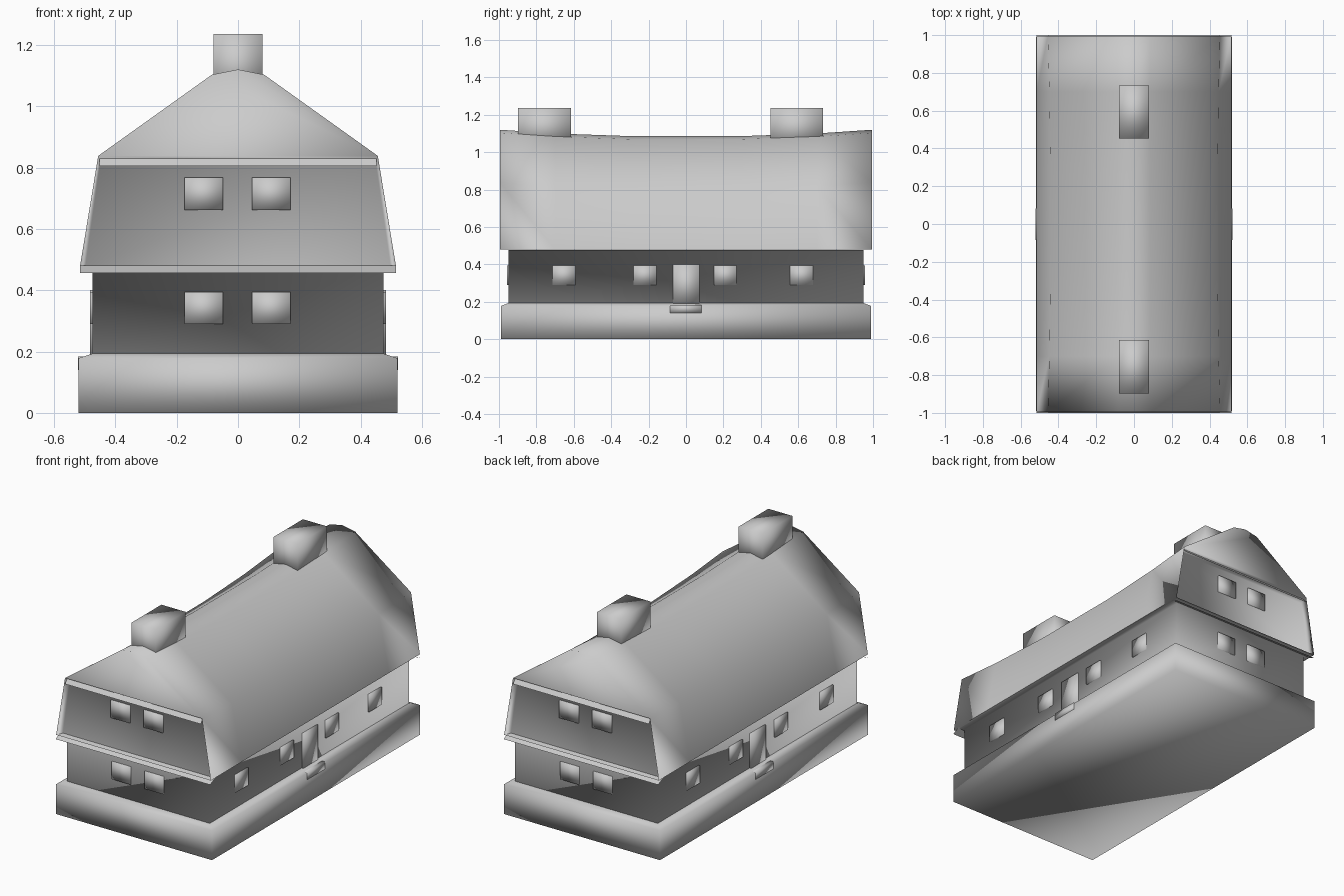
import bpy, bmesh

cube = bpy.data.objects.get("Cube")
if cube:
    bpy.data.objects.remove(cube, do_unlink=True)

GREY = (0.6, 0.6, 0.6, 1.0)
mat = bpy.data.materials.new("plain_grey")
mat.use_nodes = True
mat.diffuse_color = GREY
bsdf = mat.node_tree.nodes["Principled BSDF"]
bsdf.inputs["Base Color"].default_value = GREY
bsdf.inputs["Roughness"].default_value = 0.8


def make(name, verts, faces):
    """Softly shaded mesh object with outward normals."""
    me = bpy.data.meshes.new(name)
    me.from_pydata(verts, [], faces)
    me.materials.append(mat)
    bm = bmesh.new()
    bm.from_mesh(me)
    bmesh.ops.recalc_face_normals(bm, faces=bm.faces)
    for face in bm.faces:
        face.smooth = True
    bm.to_mesh(me)
    bm.free()
    ob = bpy.data.objects.new(name, me)
    bpy.context.scene.collection.objects.link(ob)
    return ob


def skin(rows, n, closed):
    """Quads joining consecutive rows of n points."""
    faces = []
    for r in range(rows - 1):
        for i in range(n if closed else n - 1):
            j = (i + 1) % n
            faces.append((r * n + i, r * n + j, (r + 1) * n + j, (r + 1) * n + i))
    return faces


def stack(name, rings, top=True):
    """Stacked four-sided rings with a floor and an optional top."""
    faces = skin(len(rings), 4, True) + [(0, 1, 2, 3)]
    if top:
        last = 4 * (len(rings) - 1)
        faces.append(tuple(range(last, last + 4)))
    return make(name, [p for ring in rings for p in ring], faces)


def rect(hx, hy, z):
    return [(-hx, -hy, z), (hx, -hy, z), (hx, hy, z), (-hx, hy, z)]


def box(name, x0, x1, y0, y1, z0, z1):
    stack(name, [[(x0, y0, z), (x1, y0, z), (x1, y1, z), (x0, y1, z)] for z in (z0, z1)])


# Foundation with sloped top edge
stack("foundation", [rect(0.52, 0.99, 0), rect(0.52, 0.99, 0.178), rect(0.47, 0.945, 0.195)],
      top=False)

# Ground floor walls, turning outward under the eaves
WALL_X, WALL_Y, GABLE_Y = 0.475, 0.948, 0.955
stack("walls", [rect(WALL_X, WALL_Y, 0.185), rect(WALL_X, WALL_Y, 0.476),
                rect(0.505, 0.985, 0.478)], top=False)


# Gambrel roof, sagging gently toward the middle
def roof_profile(y, sag):
    half = [(0.515, 0.48), (0.456 - 0.4 * sag, 0.838 - sag), (0.085, 1.103 - sag)]
    pts = [(-x, z) for x, z in half] + [(0, 1.12 - sag)] + half[::-1]
    return [(x, y, z) for x, z in pts]


stations = [(-0.995, 0), (-0.7, 0.02), (-0.3, 0.034), (0.3, 0.034), (0.7, 0.02), (0.995, 0)]
N = 7
verts = [p for y, s in stations for p in roof_profile(y, s)]
faces = skin(len(stations), N, False)
far = N * (len(stations) - 1)
faces.append((0, N - 1, far + N - 1, far))

# Each roof end: flush upper gable, lower gable set back behind the roof edge
for first, s in ((0, -1), (far, 1)):
    eave_r, knee_r, knee_l, eave_l = (first + i for i in (0, 1, N - 2, N - 1))
    k = len(verts)
    y = s * GABLE_Y
    verts += [(-0.497, y, 0.48), (-0.449, y, 0.815), (0.449, y, 0.815), (0.497, y, 0.48)]
    faces += [tuple(range(knee_r, knee_l + 1)),
              (k, k + 1, k + 2, k + 3),
              (eave_r, knee_r, k + 1, k),
              (eave_l, knee_l, k + 2, k + 3),
              (knee_r, knee_l, k + 2, k + 1)]
make("roof", verts, faces)

for end, s in (("front", -1), ("back", 1)):
    # Sloping ledges across the gable
    for label, hx, z, y in (("lower", 0.515, 0.481, 0.95), ("upper", 0.452, 0.83, 0.98)):
        make(f"{end}_{label}_ledge",
             [(-hx, s * y, z), (hx, s * y, z), (hx, s, z - 0.025), (-hx, s, z - 0.025)],
             [(0, 1, 2, 3)])
    # End windows on both floors
    for floor, z, face in (("ground", 0.29, WALL_Y), ("attic", 0.662, GABLE_Y)):
        for side, x in (("right", -0.112), ("left", 0.108)):
            ys = sorted((s * (face - 0.02), s * (face + 0.008)))
            box(f"{end}_{floor}_window_{side}", x - 0.063, x + 0.063, *ys, z, z + 0.105)

# Long-side windows, doors and doorsteps
for side, s in (("left", 1), ("right", -1)):
    xs = sorted((s * 0.45, s * 0.483))
    for i, y in enumerate((-0.652, -0.22, 0.21, 0.618)):
        box(f"{side}_window_{i + 1}", *xs, y - 0.061, y + 0.061, 0.29, 0.395)
    box(side + "_door", *xs, -0.07, 0.072, 0.185, 0.4)
    step = sorted((s * 0.46, s * 0.522))
    box(side + "_doorstep", *step, -0.085, 0.083, 0.14, 0.184)

# Chimneys straddling the ridge
for label, y0, y1 in (("front", -0.897, -0.615), ("back", 0.453, 0.732)):
    box(label + "_chimney", -0.08, 0.08, y0, y1, 1.03, 1.235)
